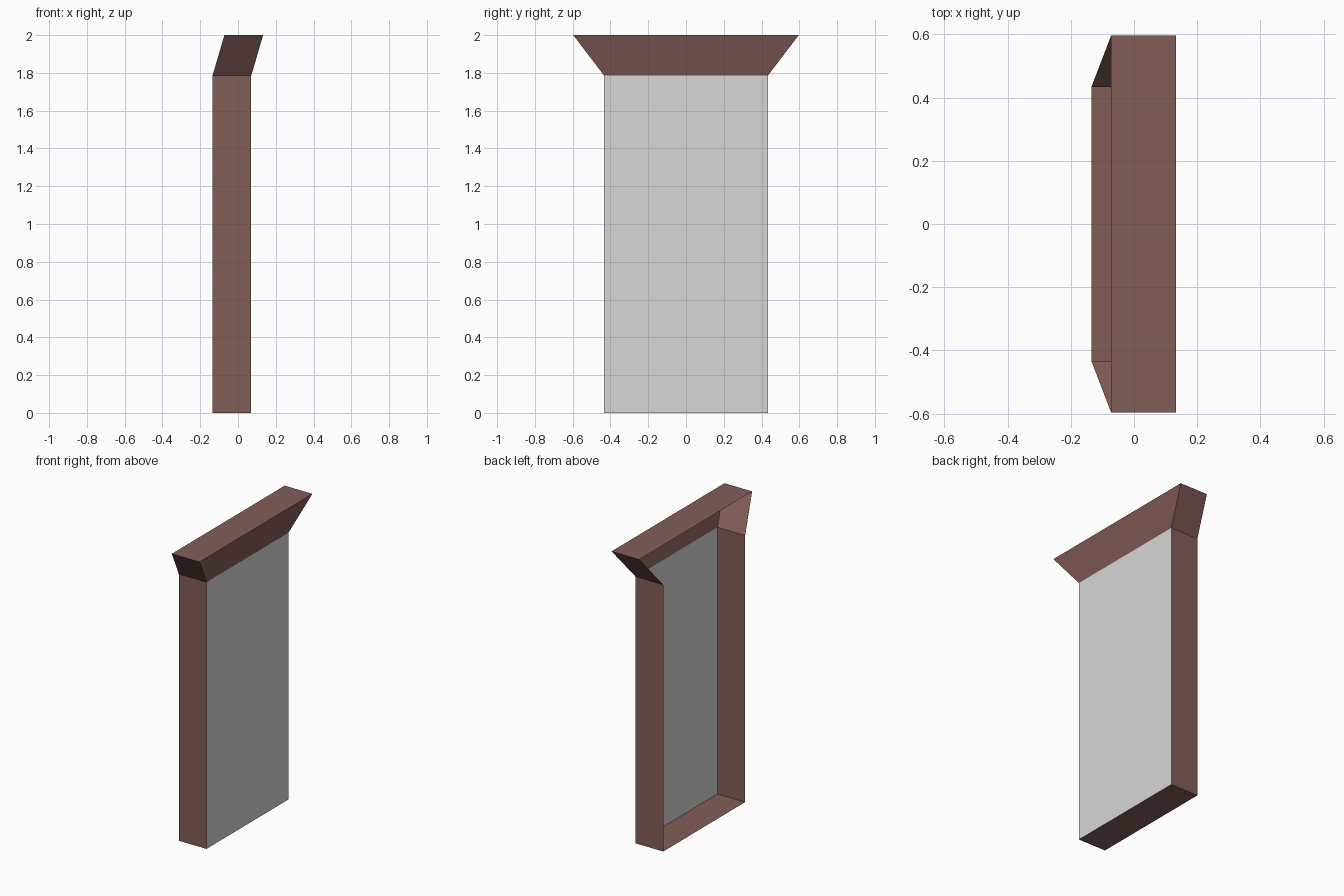
import bpy
import bmesh

if "Cube" in bpy.data.objects:
    bpy.data.objects.remove(bpy.data.objects["Cube"])


def material(name, rgb):
    m = bpy.data.materials.new(name)
    m.diffuse_color = (*rgb, 1.0)
    m.use_nodes = True
    m.node_tree.nodes["Principled BSDF"].inputs["Base Color"].default_value = m.diffuse_color
    return m


brown = material("brown", (0.225, 0.11, 0.097))
grey = material("grey", (0.68, 0.68, 0.68))


def ring(x0, x1, half_y, z):
    """Rectangle ordered: back, left end, front, right end corners."""
    return [(x0, -half_y, z), (x1, -half_y, z), (x1, half_y, z), (x0, half_y, z)]


def open_shell(name, low, high, cap, front_mat):
    """Thin walls on three sides between two rings, left open on -x, with one cap."""
    bm = bmesh.new()
    a = [bm.verts.new(p) for p in low]
    b = [bm.verts.new(p) for p in high]
    for i in range(3):
        f = bm.faces.new((a[i], a[i + 1], b[i + 1], b[i]))
        f.material_index = 1 if i == 1 else 0   # the +x wall
    bm.faces.new(a[::-1] if cap == "bottom" else b)
    me = bpy.data.meshes.new(name)
    bm.to_mesh(me)
    bm.free()
    me.materials.append(brown)
    me.materials.append(front_mat)
    ob = bpy.data.objects.new(name, me)
    bpy.context.collection.objects.link(ob)
    return ob


base = ring(-0.135, 0.07, 0.433, 0.0)
shoulder = ring(-0.135, 0.07, 0.433, 1.785)
top = ring(-0.072, 0.133, 0.597, 2.0)

# Tall open-backed case with a grey panel on the +x side
open_shell("case_with_panel", base, shoulder, "bottom", grey)
# Flared crown, shifted towards +x, closed on top
open_shell("flared_crown", shoulder, top, "top", brown)
